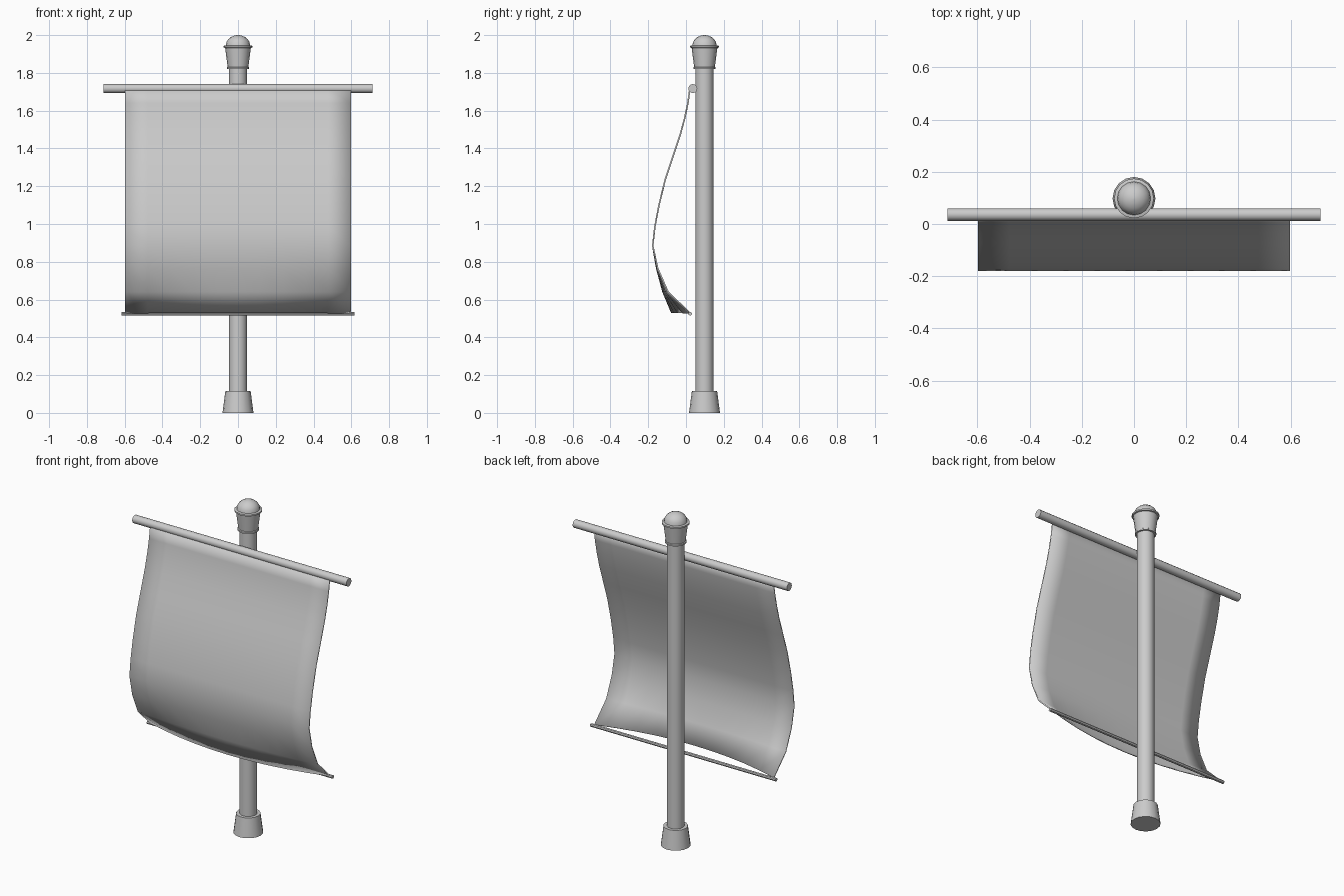
import bpy, bmesh, math

if "Cube" in bpy.data.objects:
    bpy.data.objects.remove(bpy.data.objects["Cube"])

POLE_Y = 0.098


def make_object(name, bm, angle=40):
    bmesh.ops.recalc_face_normals(bm, faces=bm.faces)
    me = bpy.data.meshes.new(name)
    bm.to_mesh(me)
    bm.free()
    ob = bpy.data.objects.new(name, me)
    bpy.context.collection.objects.link(ob)
    bpy.ops.object.select_all(action='DESELECT')
    ob.select_set(True)
    bpy.context.view_layer.objects.active = ob
    bpy.ops.object.shade_smooth_by_angle(angle=math.radians(angle))
    return ob


def lathe(name, profile, sides=16):
    """Closed turned solid from (radius, height) points, bottom to top."""
    bm = bmesh.new()
    rings = []
    for r, z in profile:
        rings.append([bm.verts.new((r * math.cos(a), r * math.sin(a), z))
                      for a in (2 * math.pi * i / sides for i in range(sides))])
    for lo, hi in zip(rings, rings[1:]):
        for i in range(sides):
            j = (i + 1) % sides
            bm.faces.new((lo[i], lo[j], hi[j], hi[i]))
    bm.faces.new(rings[0][::-1])
    bm.faces.new(rings[-1])
    return make_object(name, bm)


def bar(name, radius, half, y, z, sides):
    ob = lathe(name, [(radius, -half), (radius, half)], sides)
    ob.rotation_euler = (0, math.pi / 2, 0)
    ob.location = (0, y, z)
    return ob


# Upright pole, foot and finial
dome = [(0.064 * math.cos(a), 1.946 + 0.054 * math.sin(a))
        for a in (math.radians(d) for d in (0, 18, 36, 54, 72, 86))]
dome.append((0.001, 2.0))
parts = [
    lathe("pole", [(0.048, 0.05), (0.048, 1.84)]),
    lathe("pole_foot", [(0.082, 0), (0.067, 0.115), (0.05, 0.115)]),
    lathe("finial", [(0.045, 1.82), (0.059, 1.82), (0.059, 1.829), (0.055, 1.832),
                     (0.068, 1.932), (0.076, 1.934), (0.076, 1.943),
                     (0.066, 1.946)] + dome),
]
for p in parts:
    p.location.y = POLE_Y

# Top crossbar and thin bottom rod
bar("crossbar", 0.024, 0.713, 0.036, 1.717, 12)
bar("bottom_rod", 0.010, 0.617, 0.022, 0.525, 8)

# Billowing cloth: (y, z, forward sag at the middle)
profile = [(0.020, 1.712, 0), (0.010, 1.64, 0), (-0.007, 1.56, 0), (-0.030, 1.475, 0),
           (-0.070, 1.355, 0), (-0.110, 1.235, 0), (-0.143, 1.10, 0),
           (-0.165, 0.985, 0), (-0.176, 0.885, 0), (-0.150, 0.765, 0.005),
           (-0.096, 0.642, 0.026), (0.018, 0.530, 0.093)]
COLS = 10
bm = bmesh.new()
rows = []
for y, z, sag in profile:
    row = []
    for c in range(COLS + 1):
        t = 2 * c / COLS - 1
        row.append(bm.verts.new((0.597 * t, y - sag * (1 - t * t), z)))
    rows.append(row)
for a, b in zip(rows, rows[1:]):
    for c in range(COLS):
        bm.faces.new((a[c], b[c], b[c + 1], a[c + 1]))
cloth = make_object("banner_cloth", bm)
solid = cloth.modifiers.new("thickness", 'SOLIDIFY')
solid.thickness = 0.008
solid.offset = 0
